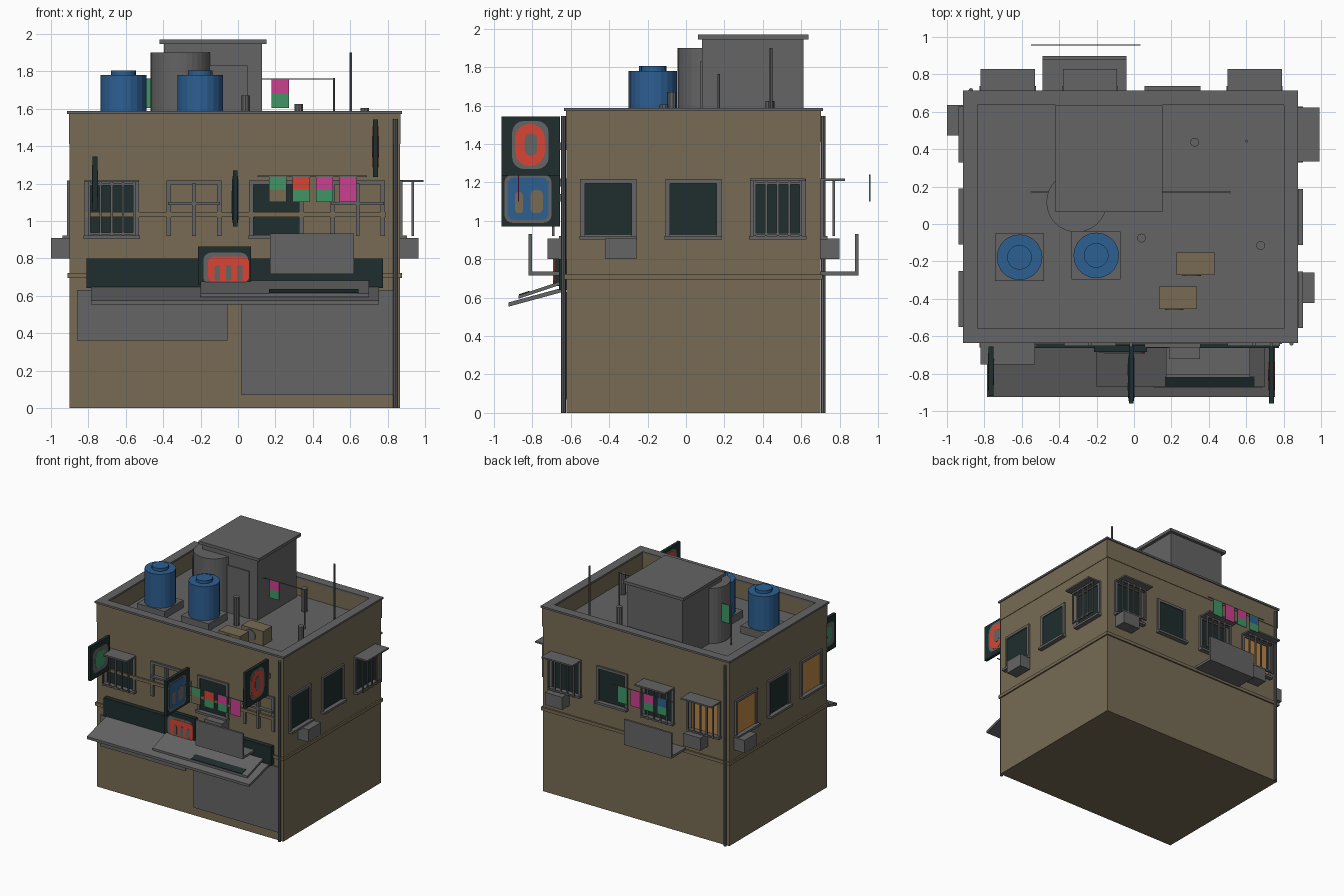
import bpy, bmesh, math
from mathutils import Matrix, Vector

if "Cube" in bpy.data.objects:
    bpy.data.objects.remove(bpy.data.objects["Cube"])


def mat(name, r, g, b):
    m = bpy.data.materials.new(name)
    m.diffuse_color = (r, g, b, 1)
    m.use_nodes = True
    m.node_tree.nodes["Principled BSDF"].inputs["Base Color"].default_value = m.diffuse_color
    return m


TAN = mat("tan_plaster", 0.185, 0.147, 0.088)
GRAY = mat("concrete_gray", 0.128, 0.128, 0.128)
DARK = mat("dark_glass", 0.014, 0.026, 0.027)
BLUE = mat("tank_blue", 0.026, 0.115, 0.29)
ORANGE = mat("lit_window_orange", 0.50, 0.24, 0.06)
RED = mat("red", 0.68, 0.06, 0.035)
GREEN = mat("green", 0.05, 0.30, 0.13)
PINK = mat("pink", 0.60, 0.05, 0.28)


def finish(name, bm, m):
    bmesh.ops.recalc_face_normals(bm, faces=bm.faces)
    me = bpy.data.meshes.new(name)
    bm.to_mesh(me)
    bm.free()
    me.materials.append(m)
    ob = bpy.data.objects.new(name, me)
    bpy.context.collection.objects.link(ob)
    return ob


def box(name, x0, x1, y0, y1, z0, z1, m):
    bm = bmesh.new()
    size = Matrix.Diagonal((abs(x1 - x0), abs(y1 - y0), abs(z1 - z0), 1))
    mid = Matrix.Translation(((x0 + x1) / 2, (y0 + y1) / 2, (z0 + z1) / 2))
    bmesh.ops.create_cube(bm, size=1, matrix=mid @ size)
    return finish(name, bm, m)


def cyl(name, x, y, z0, z1, r, m, n=12, turn=None):
    bm = bmesh.new()
    mx = Matrix.Translation((x, y, (z0 + z1) / 2))
    if turn:
        mx = mx @ Matrix.Rotation(math.pi / 2, 4, turn)
    bmesh.ops.create_cone(bm, cap_ends=True, segments=n, radius1=r, radius2=r, depth=z1 - z0, matrix=mx)
    return finish(name, bm, m)


def prism(name, pts, offset, depth, m):
    """Extrude a closed outline of 3D points from offset along depth."""
    bm = bmesh.new()
    a = [bm.verts.new(Vector(p) + offset) for p in pts]
    b = [bm.verts.new(Vector(p) + offset + depth) for p in pts]
    bm.faces.new(a)
    bm.faces.new(b)
    for i in range(len(a)):
        j = (i + 1) % len(a)
        bm.faces.new((a[i], a[j], b[j], b[i]))
    return finish(name, bm, m)


def rounded(name, axis, pos, u0, u1, z0, z1, r, t, m):
    """Rounded plate, thickness t centred on pos, facing x or y."""
    pts = []
    for k, (cu, cz) in enumerate(((u1 - r, z1 - r), (u0 + r, z1 - r), (u0 + r, z0 + r), (u1 - r, z0 + r))):
        for s in range(5):
            a = math.pi / 2 * (k + s / 4.001)
            u, z = cu + r * math.cos(a), cz + r * math.sin(a)
            pts.append((0, u, z) if axis == 'x' else (u, 0, z))
    d = Vector((1, 0, 0)) if axis == 'x' else Vector((0, 1, 0))
    return prism(name, pts, d * (pos - t / 2), d * t, m)


def ring_walls(name, x0, x1, y0, y1, t, z0, z1, m):
    box(name + "_front", x0, x1, y0, y0 + t, z0, z1, m)
    box(name + "_back", x0, x1, y1 - t, y1, z0, z1, m)
    box(name + "_left", x0, x0 + t, y0 + t, y1 - t, z0, z1, m)
    box(name + "_right", x1 - t, x1, y0 + t, y1 - t, z0, z1, m)


# Main block, floor band, roof and parapet
X0, X1, Y0, Y1 = -0.90, 0.865, -0.622, 0.70
box("building_body", X0, X1, Y0, Y1, 0, 1.42, TAN)
box("floor_band", X0 - .012, X1 + .012, Y0 - .012, Y1 + .012, .695, .722, TAN)
box("roof_floor", X0 + .03, X1 - .03, Y0 + .03, Y1 - .03, 1.41, 1.427, GRAY)
ring_walls("parapet", X0 - .004, X1 + .004, Y0 - .004, Y1 + .004, .06, 1.41, 1.575, TAN)
ring_walls("parapet_cap", X0 - .013, X1 + .013, Y0 - .013, Y1 + .013, .077, 1.572, 1.588, GRAY)


# Wall parts are placed by side: u along the wall, d out of the wall
def wall(side, name, u0, u1, d0, d1, z0, z1, m):
    if side == "front":
        return box(name, u0, u1, Y0 - d0, Y0 - d1, z0, z1, m)
    if side == "back":
        return box(name, u0, u1, Y1 + d0, Y1 + d1, z0, z1, m)
    if side == "right":
        return box(name, X1 + d0, X1 + d1, u0, u1, z0, z1, m)
    return box(name, X0 - d0, X0 - d1, u0, u1, z0, z1, m)


def window(side, u, glass, bars=False, awning=False, ac=None):
    n = side + "_window"
    if glass:
        wall(side, n + "_glass", u - .125, u + .125, 0, .006, .925, 1.2, glass)
    for s in (-1, 1):
        wall(side, n + "_jamb", u + s * .122, u + s * .146, 0, .015, .92, 1.215, GRAY)
    wall(side, n + "_head", u - .146, u + .146, 0, .015, 1.195, 1.217, GRAY)
    if glass:
        wall(side, n + "_sill", u - .15, u + .15, 0, .038, .903, .922, GRAY)
    else:  # open frame with mullion and transom
        wall(side, n + "_mullion", u - .01, u + .01, 0, .03, .92, 1.2, GRAY)
        wall(side, n + "_transom", u - .14, u + .14, 0, .03, 1.085, 1.1, GRAY)
    if bars:
        for i in range(5):
            b = u - .12 + i * .06
            wall(side, n + "_bar", b - .006, b + .006, .063, .075, .92, 1.21, GRAY)
        for z in (.925, 1.19):
            wall(side, n + "_rail", u - .126, u + .126, .063, .075, z, z + .012, GRAY)
    if awning:
        wall(side, n + "_awning", u - .145, u + .145, 0, .128, 1.207, 1.22, GRAY)
    if ac is not None:
        wall(side, side + "_air_unit", u + ac - .082, u + ac + .082, 0, .1, .8, .908, GRAY)


# Windows
window("front", -.675, DARK, True, True)
window("front", -.235, None)
window("front", .205, DARK, ac=.065)
window("front", .64, None)
window("back", -.675, ORANGE, True, True, .06)
window("back", -.235, DARK, True, True)
window("back", .205, DARK)
window("back", .645, DARK, True, True, .05)
window("right", -.405, DARK, ac=.065)
window("right", .038, DARK)
window("right", .478, DARK, True, True)
window("left", -.4, ORANGE)
window("left", .04, DARK)
window("left", .48, ORANGE, ac=.075)
wall("front", "front_rail", -.82, .79, .005, .02, 1.022, 1.048, TAN)

# Balconies (floor and outer panel) and washing lines
CLOTHS = ((GREEN, TAN), (RED, GREEN), (PINK, GREEN), (PINK, PINK))
BACK_CLOTHS = ((BLUE, GREEN), (PINK, GREEN), (PINK, PINK), (GREEN, GREEN))


def cloth(x, y, z0, z1, top, low):
    zm = (z0 + z1) / 2
    box("cloth_upper", x, x + .092, y - .003, y + .003, zm, z1, top)
    box("cloth_lower", x, x + .092, y - .003, y + .003, z0, zm, low)


for side, u0, line, y, set_ in (("front", .17, .105, -.872, CLOTHS), ("back", -.49, -.55, .957, BACK_CLOTHS)):
    wall(side, side + "_balcony_floor", u0, u0 + .45, 0, .195, .715, .735, GRAY)
    wall(side, side + "_balcony_panel", u0, u0 + .45, .18, .198, .715, .932, GRAY)
    box(side + "_washing_line", line, line + .585, y - .003, y + .003, 1.236, 1.242, GRAY)
    for i, (a, b) in enumerate(set_):
        cloth(line + .062 + i * .125, y, 1.1, 1.236, a, b)

# Drain pipes
cyl("front_drain_pipe", .842, -.638, 0, 1.545, .012, GRAY, 8)
cyl("back_drain_pipe", -.872, .715, 0, 1.545, .012, GRAY, 8)

# Shop front: shutters, signboard, sloped canopies
wall("front", "left_shutter", -.86, -.055, 0, .01, .36, .63, GRAY)
wall("front", "right_shutter", .02, .83, 0, .01, .07, .63, GRAY)
wall("front", "signboard", -.81, .775, 0, .04, .64, .8, DARK)


def canopy(name, x0, x1, ya, za, yb, zb, t, m):
    pts = [(0, ya, za), (0, yb, zb), (0, yb, zb - t), (0, ya, za - t)]
    prism(name, pts, Vector((x0, 0, 0)), Vector((x1 - x0, 0, 0)), m)


canopy("canopy", -.785, .755, -.63, .655, -.925, .575, .022, GRAY)
canopy("upper_canopy", -.2, .7, -.64, .69, -.872, .612, .018, GRAY)
canopy("canopy_dark_strip", .165, .645, -.815, .636, -.87, .618, .008, DARK)
box("centre_sign", -.215, .07, -.685, -.65, .66, .862, DARK)
rounded("centre_sign_field", 'y', -.685, -.185, .055, .66, .83, .04, .008, GRAY)
rounded("centre_sign_mark", 'y', -.687, -.16, .06, .67, .81, .035, .009, RED)
for x in (-.125, -.065, -.005):
    rounded("centre_sign_slot", 'y', -.689, x, x + .03, .68, .765, .014, .009, GRAY)

# Projecting signs with abstract marks on both faces
for x, ya, z0, z1 in ((-.765, -.92, 1.055, 1.345), (-.015, -.96, .97, 1.27), (.735, -.96, 1.235, 1.542)):
    box("projecting_sign", x - .013, x + .013, ya, -.655, z0, z1, DARK)
    box("sign_bracket", x - .008, x + .008, -.66, Y0, (z0 + z1) / 2 - .02, (z0 + z1) / 2 + .02, GRAY)
rounded("left_sign_field", 'x', -.765, -.89, -.69, 1.1, 1.3, .04, .029, GRAY)
rounded("left_sign_mark", 'x', -.765, -.86, -.72, 1.13, 1.27, .05, .033, GREEN)
rounded("middle_sign_field", 'x', -.015, -.945, -.7, .99, 1.24, .04, .029, GRAY)
rounded("middle_sign_panel", 'x', -.015, -.93, -.715, 1.005, 1.225, .035, .033, BLUE)
rounded("middle_sign_mark", 'x', -.015, -.89, -.85, 1.04, 1.15, .015, .037, TAN)
rounded("middle_sign_mark", 'x', -.015, -.81, -.745, 1.04, 1.16, .025, .037, TAN)
rounded("right_sign_field", 'x', .735, -.905, -.715, 1.27, 1.52, .06, .029, GRAY)
rounded("right_sign_ring", 'x', .735, -.89, -.735, 1.285, 1.505, .075, .033, RED)
rounded("right_sign_ring_centre", 'x', .735, -.84, -.775, 1.34, 1.455, .03, .037, GRAY)

# Stair house on the roof
box("stair_house", -.395, .127, .083, .612, 1.42, 1.95, GRAY)
box("stair_house_roof", -.42, .153, .063, .637, 1.945, 1.97, GRAY)
box("stair_house_door", -.16, .052, .072, .085, 1.42, 1.83, GRAY)
box("stair_house_back_panel", -.29, .012, .612, .65, 1.42, 1.56, DARK)
cyl("concrete_tank", -.307, .117, 1.42, 1.9, .161, GRAY, 32)

# Blue water tanks on plinths
for x, y in ((-.612, -.178), (-.202, -.168)):
    box("tank_plinth", x - .131, x + .131, y - .128, y + .128, 1.42, 1.49, GRAY)
    cyl("water_tank", x, y, 1.49, 1.78, .122, BLUE, 20)
    cyl("water_tank_lid", x, y, 1.78, 1.805, .066, BLUE, 20)

# Roof air units with fans
for x, y in ((.328, -.213), (.235, -.395)):
    box("roof_air_unit", x - .102, x + .102, y - .06, y + .06, 1.427, 1.55, TAN)
    cyl("roof_air_unit_fan", x - .02, y - .062, 1.487 - .004, 1.487 + .004, .05, GRAY, 16, 'X')

# Vents, aerial and roof washing line
for x, y, z in ((.04, -.075, 1.67), (.325, .437, 1.625), (.677, -.115, 1.605)):
    cyl("roof_vent", x, y, 1.42, z, .024, GRAY, 10)
cyl("aerial", .602, .443, 1.42, 1.9, .008, GRAY, 6)
box("roof_washing_line", -.55, .515, .167, .173, 1.756, 1.762, GRAY)
for x in (-.548, .513):
    cyl("washing_pole", x, .17, 1.42, 1.765, .007, GRAY, 6)
cloth(.18, .17, 1.605, 1.757, PINK, GREEN)
cloth(-.535, .17, 1.605, 1.757, GREEN, GREEN)
